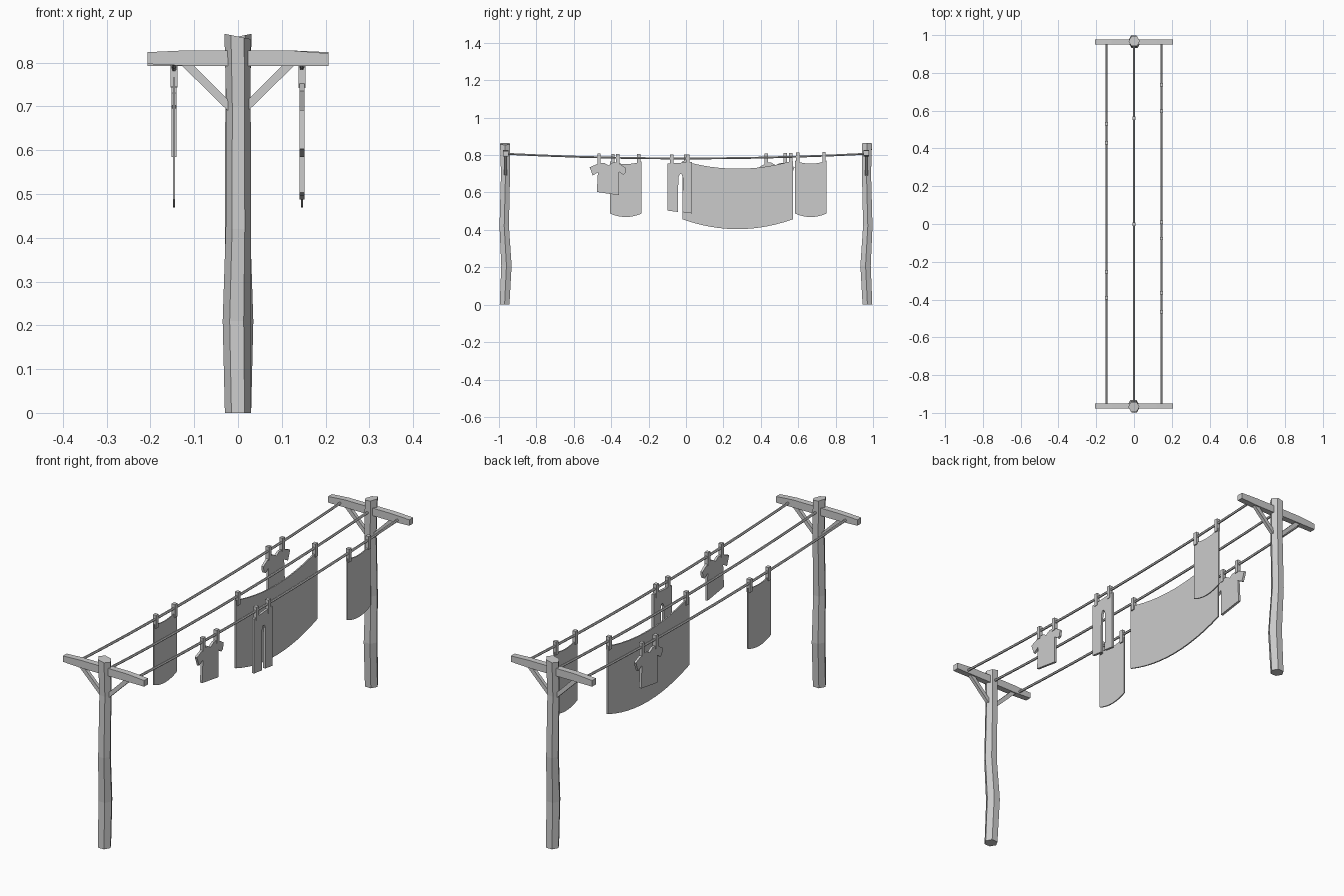
import bpy, bmesh, math
from mathutils import Vector

if "Cube" in bpy.data.objects:
    bpy.data.objects.remove(bpy.data.objects["Cube"])

PY = 0.968          # post distance from centre
RX = 0.146          # side rope offset


def finish(name, bm):
    bmesh.ops.recalc_face_normals(bm, faces=bm.faces)
    me = bpy.data.meshes.new(name)
    bm.to_mesh(me)
    bm.free()
    ob = bpy.data.objects.new(name, me)
    bpy.context.collection.objects.link(ob)
    return ob


def slab(name, outline, to3d, depth):
    """Flat outline (u, v) given thickness along `depth`, centred."""
    bm = bmesh.new()
    d = Vector(depth)
    f = bm.faces.new([bm.verts.new(Vector(to3d(u, v)) - d / 2) for u, v in outline])
    ext = bmesh.ops.extrude_face_region(bm, geom=[f])
    bmesh.ops.translate(bm, vec=d, verts=[g for g in ext["geom"] if isinstance(g, bmesh.types.BMVert)])
    return finish(name, bm)


def loft(name, rings):
    """Closed skin through rings of points."""
    bm = bmesh.new()
    vs = [[bm.verts.new(p) for p in r] for r in rings]
    n = len(vs[0])
    for a, b in zip(vs, vs[1:]):
        for i in range(n):
            bm.faces.new((a[i], a[(i + 1) % n], b[(i + 1) % n], b[i]))
    bm.faces.new(vs[0])
    bm.faces.new(vs[-1])
    return finish(name, bm)


def rope_z(y):
    return 0.782 + 0.025 * (y / PY) ** 2


def hexagon(r):
    return [(r * math.cos(i * math.pi / 3), r * math.sin(i * math.pi / 3)) for i in range(6)]


# posts, crossbars and braces; the back set is the front set turned round
POST = [(0, 0, -0.002, 0.030), (0.21, -0.003, 0.008, 0.032), (0.42, 0.001, -0.004, 0.029),
        (0.70, 0.001, 0.003, 0.028), (0.86, -0.001, 0, 0.030)]
BAR = [(-0.207, 0.797), (-0.12, 0.793), (0.12, 0.793), (0.207, 0.793),
       (0.207, 0.821), (0.12, 0.828), (-0.12, 0.828), (-0.207, 0.824)]
BRACE = [(0.020, 0.687), (0.020, 0.712), (0.105, 0.797), (0.132, 0.797)]
for side, turn in (("front", 0), ("back", math.pi)):
    rings = []
    for z, dx, dy, r in POST:
        tilt = 0.2 if z > 0.8 else 0
        rings.append([(dx + x, -PY + dy + y, z - tilt * x) for x, y in hexagon(r)])
    parts = [loft(side + "_post", rings),
             slab(side + "_crossbar", BAR, lambda u, v: (u, -PY + 0.004, v), (0, 0.028, 0))]
    for s, lr in ((1, "right"), (-1, "left")):
        parts.append(slab(f"{side}_{lr}_brace", BRACE,
                          lambda u, v, s=s: (s * u, -PY + 0.004, v), (0, 0.016, 0)))
    for p in parts:
        p.rotation_euler.z = turn

# sagging ropes
for name, x in (("left_rope", -RX), ("middle_rope", 0), ("right_rope", RX)):
    ys = [-PY + 2 * PY * i / 10 for i in range(11)]
    loft(name, [[(x + a, y, rope_z(y) + b) for a, b in hexagon(0.0058)] for y in ys])


def peg(x, y):
    z = rope_z(y)
    h = 0.009
    slab("clothes_peg", [(y - h, z - 0.04), (y + h, z - 0.04), (y + h, z + 0.021), (y - h, z + 0.021)],
         lambda u, v: (x, u, v), (0.016, 0, 0))


def hang(name, x, outline, thick, pegs):
    slab(name, outline, lambda u, v: (x, u, v), (thick, 0, 0))
    for y in pegs:
        peg(x, y)


def cloth(y0, y1, top, dip, bottom, sag, n=8):
    """Rectangle of cloth with drooping top and bottom edges."""
    pts = [(i / n, 1 - (2 * i / n - 1) ** 2) for i in range(n + 1)]
    w = y1 - y0
    upper = [(y0 + w * t, top - dip * c) for t, c in pts]
    lower = [(y0 + w * t, bottom - sag * c) for t, c in pts]
    return upper + lower[::-1]


# towels and sheet
hang("left_towel", -RX, cloth(-0.405, -0.238, 0.766, 0.014, 0.487, 0.018), 0.005, (-0.39, -0.253))
hang("right_towel", RX, cloth(0.584, 0.750, 0.770, 0.016, 0.487, 0.018), 0.005, (0.597, 0.738))
hang("sheet", 0, cloth(-0.02, 0.572, 0.770, 0.043, 0.457, 0.053, 12), 0.006, (-0.002, 0.56))

# shirts: outline around the collar centre
SHIRT = [(-0.048, 0), (-0.02, 0), (0, -0.012), (0.022, 0.002), (0.05, 0.002), (0.094, -0.026), (0.09, -0.055),
         (0.078, -0.062), (0.056, -0.046), (0.058, -0.172), (-0.062, -0.154), (-0.056, -0.05),
         (-0.084, -0.066), (-0.1, -0.022)]
for name, x, cy, s in (("right_shirt", RX, -0.415, 1), ("left_shirt", -RX, 0.48, -1)):
    hang(name, x, [(cy + s * u, 0.757 + v) for u, v in SHIRT], 0.011, (cy - 0.05, cy + 0.05))

# trousers
TROUSERS = [(-0.1, 0.754), (0.033, 0.763), (0.033, 0.488), (-0.018, 0.495), (-0.017, 0.68), (-0.023, 0.698),
            (-0.033, 0.698), (-0.041, 0.68), (-0.043, 0.496), (-0.1, 0.503)]
hang("trousers", RX, TROUSERS, 0.011, (-0.077, 0.01))
